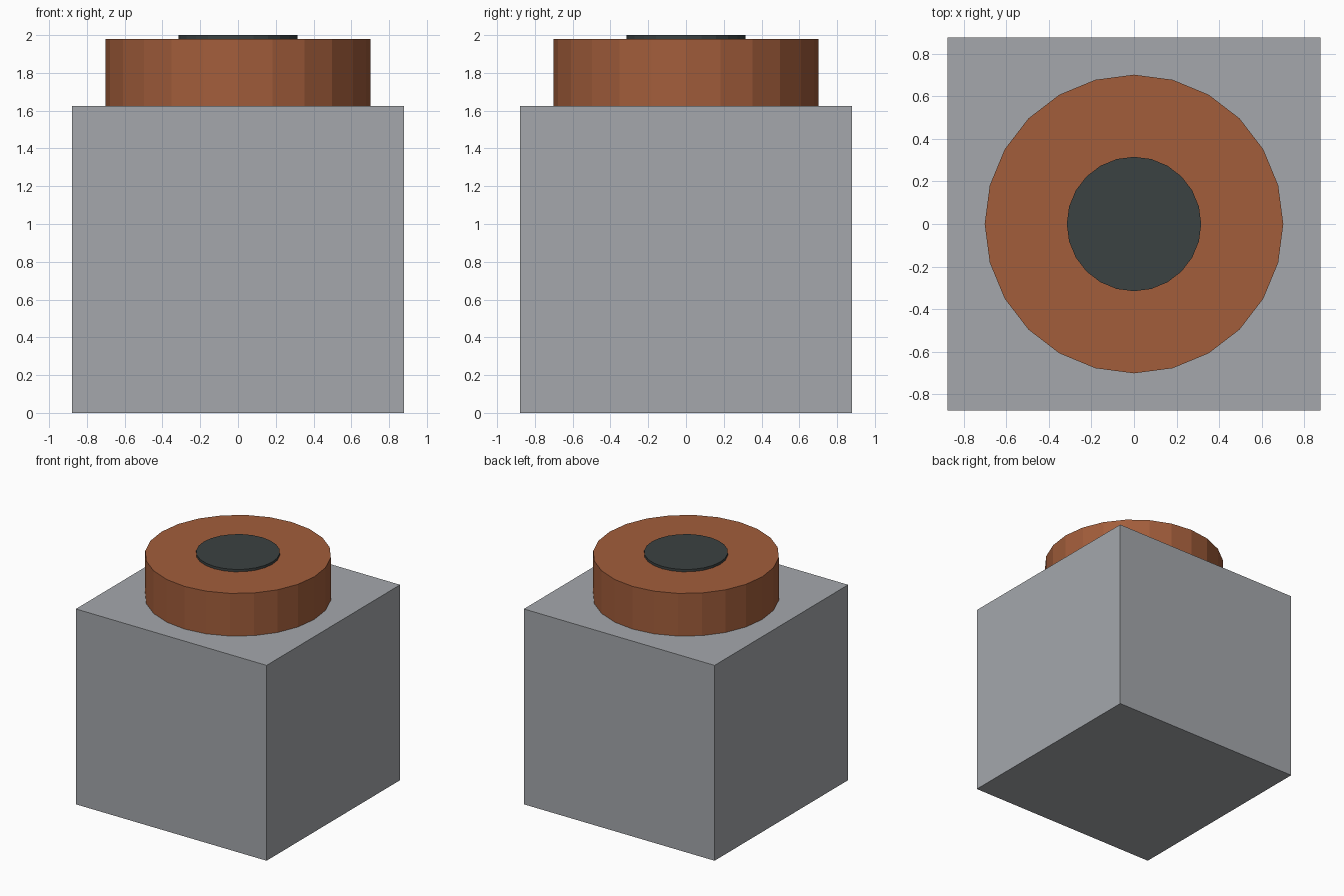
import bpy

# Remove the default cube only
default = bpy.data.objects.get("Cube")
if default:
    bpy.data.objects.remove(default, do_unlink=True)


def material(name, rgb):
    mat = bpy.data.materials.new(name)
    mat.use_nodes = True
    mat.diffuse_color = (*rgb, 1)
    bsdf = next(n for n in mat.node_tree.nodes if n.type == "BSDF_PRINCIPLED")
    bsdf.inputs["Base Color"].default_value = (*rgb, 1)
    return mat


def finish(name, mat):
    obj = bpy.context.object
    obj.name = obj.data.name = name
    obj.data.materials.append(mat)
    return obj


def block(name, width, bottom, top, mat):
    bpy.ops.mesh.primitive_cube_add(size=1, location=(0, 0, (bottom + top) / 2))
    bpy.context.object.scale = (width, width, top - bottom)
    bpy.ops.object.transform_apply(location=False, rotation=False, scale=True)
    return finish(name, mat)


def disc(name, radius, bottom, top, mat):
    bpy.ops.mesh.primitive_cylinder_add(
        vertices=24, radius=radius, depth=top - bottom,
        location=(0, 0, (bottom + top) / 2))
    return finish(name, mat)


grey = material("light grey", (0.373, 0.388, 0.413))
copper = material("copper brown", (0.363, 0.111, 0.044))
charcoal = material("charcoal", (0.044, 0.054, 0.054))

# Square base block
block("base_block", 1.755, 0, 1.625, grey)

# Wide faceted collar on the block
disc("collar", 0.702, 1.625, 1.98, copper)

# Thin dark cap in the middle of the collar
disc("centre_cap", 0.316, 1.97, 2.0, charcoal)
